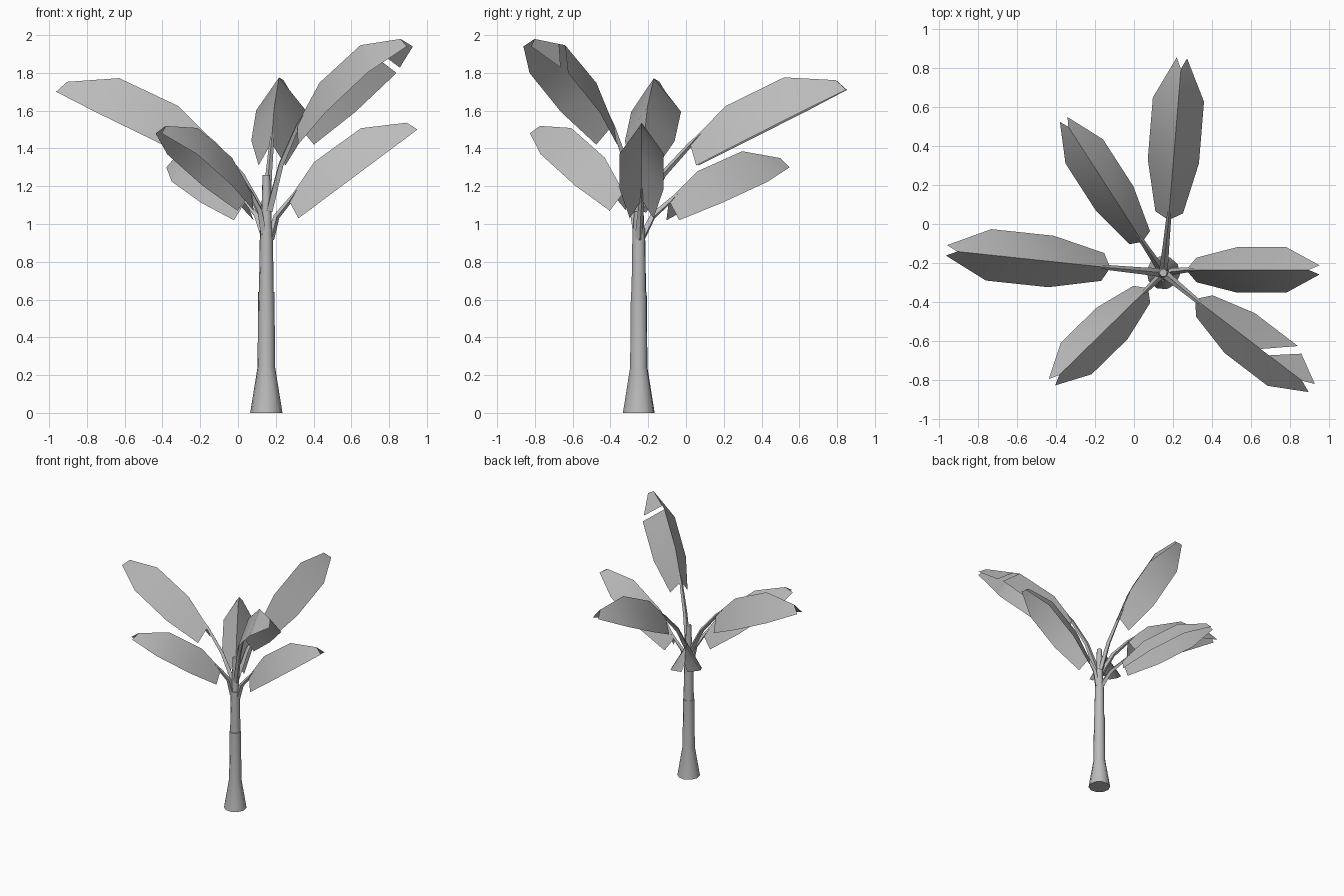
import bpy, bmesh, math
from mathutils import Vector

cube = bpy.data.objects.get("Cube")
if cube:
    bpy.data.objects.remove(cube, do_unlink=True)

grey = bpy.data.materials.new("plain_grey")
grey.use_nodes = True
colour = (0.5, 0.5, 0.5, 1)
grey.diffuse_color = colour
grey.node_tree.nodes["Principled BSDF"].inputs["Base Color"].default_value = colour

UP = Vector((0, 0, 1))
AXIS = Vector((0.15, -0.25, 0))


def finish(name, bm, angle):
    mesh = bpy.data.meshes.new(name)
    bm.to_mesh(mesh)
    bm.free()
    mesh.materials.append(grey)
    obj = bpy.data.objects.new(name, mesh)
    bpy.context.collection.objects.link(obj)
    bpy.ops.object.select_all(action="DESELECT")
    obj.select_set(True)
    bpy.context.view_layer.objects.active = obj
    bpy.ops.object.shade_smooth_by_angle(angle=math.radians(angle))
    return obj


def tube(name, points, radii, sides, angle=50):
    """Tapered tube with closed ends through a few points."""
    bm = bmesh.new()
    rings = []
    for i, p in enumerate(points):
        d = points[min(i + 1, len(points) - 1)] - points[max(i - 1, 0)]
        a = d.cross(Vector((0.1, 1, 0)) if abs(d.normalized().z) > 0.98 else UP).normalized()
        b = a.cross(d).normalized()
        turns = [math.tau * k / sides for k in range(sides)]
        rings.append([bm.verts.new(p + radii[i] * (a * math.cos(t) + b * math.sin(t))) for t in turns])
    for lo, hi in zip(rings, rings[1:]):
        for k in range(sides):
            j = (k + 1) % sides
            bm.faces.new((lo[k], lo[j], hi[j], hi[k]))
    bm.faces.new(rings[0][::-1])
    bm.faces.new(rings[-1])
    bmesh.ops.recalc_face_normals(bm, faces=bm.faces)
    return finish(name, bm, angle)


# Blade stations for a unit length: midrib position, ridge height, edge position, half width
BLADE = [(0.02, 0.14, 0.0, 0.08), (0.31, 0.24, 0.33, 0.148),
         (0.70, 0.235, 0.73, 0.148), (0.97, 0.08, 1.0, 0.03)]


def leaf(name, root_z, base, tip, torn=False):
    base, tip = Vector(base), Vector(tip)
    size = (tip - base).length
    along = (tip - base).normalized()
    side = along.cross(UP).normalized()
    rise = side.cross(along)
    stations = list(BLADE)
    if torn:  # extra station just past the widest part bounds the tear
        f = 0.2
        stations.insert(3, tuple(a + (b - a) * f for a, b in zip(BLADE[2], BLADE[3])))
    bm = bmesh.new()
    rows = []
    for rib_u, rib_n, edge_u, w in stations:
        rib = base + size * (along * rib_u + rise * rib_n)
        edge = base + size * along * edge_u
        rows.append([bm.verts.new(p) for p in (edge - side * size * w, rib, edge + side * size * w)])
    for i, (a, b) in enumerate(zip(rows, rows[1:])):
        for k in (0, 1):
            if torn and i == 2 and k == 0:
                continue
            bm.faces.new((a[k], a[k + 1], b[k + 1], b[k]))
    start_rib, next_rib = rows[0][1].co.copy(), rows[1][1].co.copy()
    finish(name + "_leaf", bm, 40)

    # Stalk leaves the trunk steeply and runs a little way under the midrib
    out = Vector((along.x, along.y, 0)).normalized()
    root = AXIS + out * 0.02 + UP * root_z
    middle = root.lerp(start_rib, 0.5) - out * 0.015 + UP * 0.015
    end = start_rib.lerp(next_rib, 0.35) - rise * 0.008
    tube(name + "_stalk", [root, middle, start_rib - rise * 0.008, end],
         [0.022, 0.017, 0.013, 0.004], 4, 30)


# Trunk: flared foot, sheath above it and the central shoot
def trunk(name, profile):
    tube(name, [AXIS + UP * z for r, z in profile], [r for r, z in profile], 10)


trunk("trunk_foot", [(0.086, 0), (0.047, 0.24), (0.043, 0.64)])
trunk("trunk_sheath", [(0.04, 0.6), (0.034, 0.98)])
trunk("central_shoot", [(0.03, 0.95), (0.02, 1.26)])

# Six drooping-edged leaves around the crown
leaf("left", 0.92, (0.32, -0.235, 1.03), (0.95, -0.235, 1.50))
leaf("right", 1.05, (-0.16, -0.22, 1.31), (-0.96, -0.135, 1.70))
leaf("back", 1.07, (0.18, 0.06, 1.31), (0.245, 0.85, 1.71))
leaf("back_right", 0.93, (0.03, -0.07, 1.02), (-0.36, 0.535, 1.30))
leaf("front_right", 0.95, (0.04, -0.36, 1.07), (-0.42, -0.81, 1.48))
leaf("front_left", 1.07, (0.36, -0.42, 1.42), (0.91, -0.84, 1.94), torn=True)
